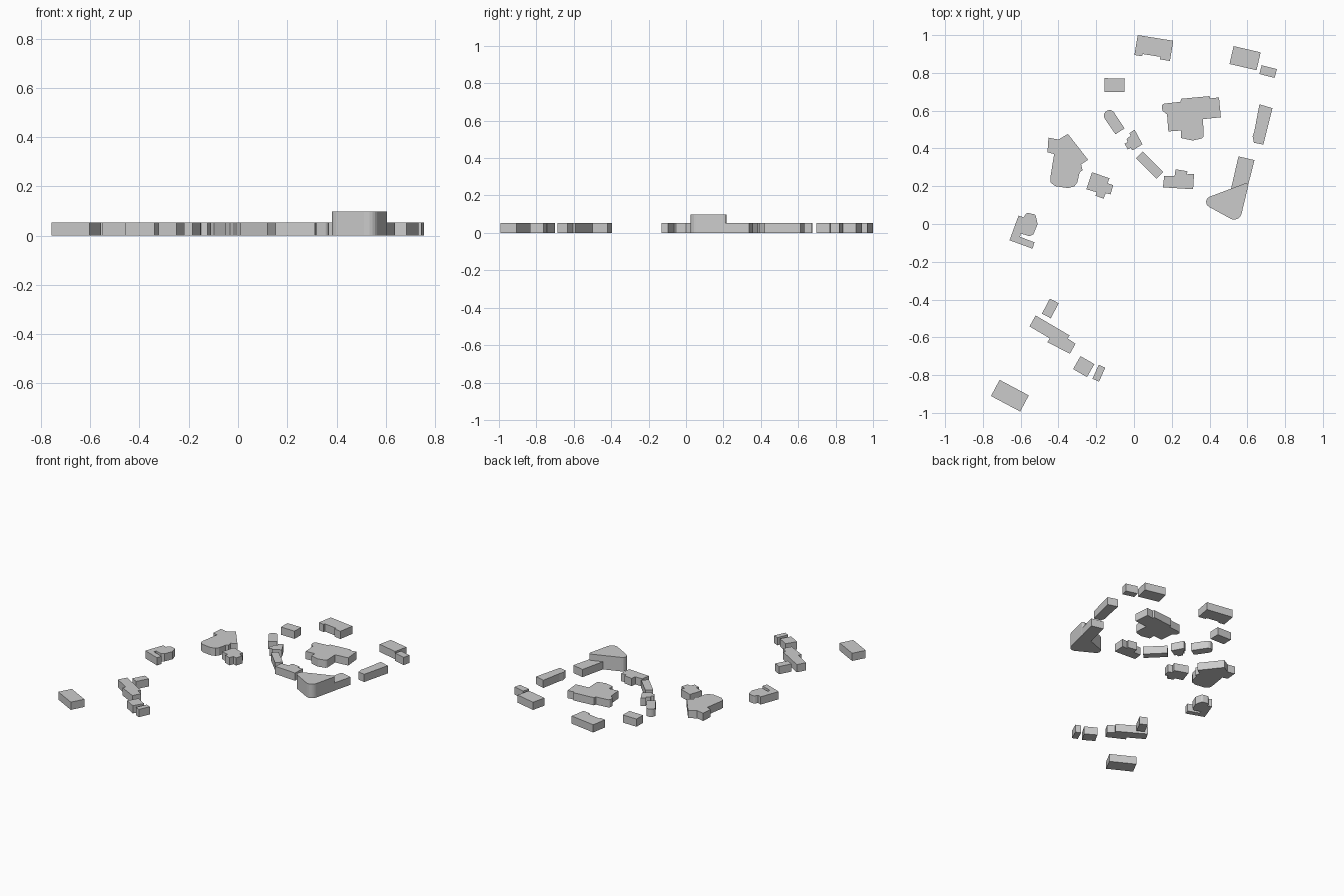
import bpy, bmesh, math
from mathutils import Vector

LOW, TALL = 0.054, 0.098  # building heights


def fillet(points):
    """Turn (x, y[, radius]) corners into an outline with rounded corners."""
    out = []
    n = len(points)
    for i, p in enumerate(points):
        c = Vector(p[:2])
        if len(p) < 3:
            out.append(c)
            continue
        a = (Vector(points[i - 1][:2]) - c).normalized()
        b = (Vector(points[(i + 1) % n][:2]) - c).normalized()
        half = a.angle(b) / 2
        mid = c + (a + b).normalized() * p[2] / math.sin(half)
        start = c + a * p[2] / math.tan(half) - mid
        end = c + b * p[2] / math.tan(half) - mid
        turn = start.angle_signed(end)  # clockwise positive
        steps = 6
        for k in range(steps + 1):
            t = -turn * k / steps
            out.append(mid + Vector((start.x * math.cos(t) - start.y * math.sin(t),
                                     start.x * math.sin(t) + start.y * math.cos(t))))
    return out


def block(name, points, height=LOW):
    """Extrude a footprint up from the ground."""
    bm = bmesh.new()
    base = bm.faces.new([bm.verts.new((p.x, p.y, 0)) for p in fillet(points)])
    top = bmesh.ops.extrude_face_region(bm, geom=[base], use_keep_orig=True)
    verts = [v for v in top["geom"] if isinstance(v, bmesh.types.BMVert)]
    bmesh.ops.translate(bm, verts=verts, vec=(0, 0, height))
    bmesh.ops.recalc_face_normals(bm, faces=bm.faces)
    mesh = bpy.data.meshes.new(name)
    bm.to_mesh(mesh)
    bm.free()
    bpy.context.collection.objects.link(bpy.data.objects.new(name, mesh))


def box(name, x, y, length, width, degrees):
    """Plain rectangular building, turned about its centre."""
    c, s = math.cos(math.radians(degrees)), math.sin(math.radians(degrees))
    corners = [(i * length / 2, j * width / 2) for i, j in ((-1, -1), (1, -1), (1, 1), (-1, 1))]
    block(name, [(x + u * c - v * s, y + u * s + v * c) for u, v in corners])


# Plain rectangular buildings
box("northeast_hall", 0.588, 0.878, 0.147, 0.097, -13)
box("northeast_annex", 0.71, 0.807, 0.083, 0.048, -14.5)
box("north_cottage", -0.103, 0.735, 0.107, 0.072, -1)
box("diagonal_wing", 0.083, 0.312, 0.155, 0.05, -45)
box("south_lodge", -0.443, -0.447, 0.053, 0.09, -28)
box("south_square_house", -0.266, -0.755, 0.085, 0.079, -30)
box("south_shed", -0.186, -0.79, 0.038, 0.081, -24)
box("southwest_hall", -0.657, -0.909, 0.175, 0.097, -28)

# Northern buildings with recesses and rounded ends
block("north_hall", [(0.02, 1.0), (0.208, 0.97), (0.19, 0.863), (0.137, 0.872),
                     (0.14, 0.885), (0.045, 0.90), (0.043, 0.888), (0.002, 0.895)])
block("round_ended_wing", [(-0.05, 0.506), (-0.121, 0.614, 0.028),
                           (-0.171, 0.581, 0.028), (-0.098, 0.475)])
block("stepped_house", [(0.003, 0.50), (0.045, 0.422), (-0.008, 0.39), (-0.017, 0.403),
                        (-0.033, 0.395), (-0.05, 0.425), (-0.033, 0.433),
                        (-0.04, 0.45), (-0.017, 0.468), (-0.025, 0.48)])
block("courtyard_house", [(0.22, 0.29), (0.283, 0.279), (0.28, 0.263), (0.318, 0.266),
                          (0.313, 0.184), (0.153, 0.194), (0.16, 0.255), (0.215, 0.255)])

# Large central building
block("central_building", [(0.147, 0.636, 0.015), (0.246, 0.647), (0.25, 0.663), (0.4, 0.677),
                           (0.403, 0.665), (0.45, 0.67), (0.46, 0.565), (0.365, 0.555),
                           (0.37, 0.455, 0.02), (0.31, 0.442), (0.25, 0.455), (0.25, 0.495),
                           (0.182, 0.49), (0.175, 0.58), (0.15, 0.60)])

# East row and the tall rounded triangular building
block("east_wing", [(0.664, 0.634), (0.733, 0.613), (0.685, 0.42), (0.635, 0.43),
                    (0.628, 0.465), (0.637, 0.49)])
block("tower_wing", [(0.553, 0.358), (0.638, 0.338), (0.6, 0.19), (0.51, 0.17)])
block("tall_triangular_building", [(0.34, 0.122, 0.03), (0.61, 0.223, 0.012),
                                   (0.557, 0.003, 0.04)], TALL)

# Western buildings
block("west_building", [(-0.453, 0.457), (-0.4, 0.447), (-0.35, 0.477), (-0.243, 0.34),
                        (-0.28, 0.315), (-0.272, 0.285), (-0.288, 0.273), (-0.3, 0.22),
                        (-0.315, 0.2), (-0.347, 0.19), (-0.415, 0.2), (-0.443, 0.22),
                        (-0.443, 0.245), (-0.423, 0.37), (-0.458, 0.38)])
block("west_annex", [(-0.222, 0.274), (-0.13, 0.242), (-0.14, 0.216), (-0.11, 0.205),
                     (-0.124, 0.157), (-0.15, 0.163), (-0.161, 0.134), (-0.204, 0.15),
                     (-0.198, 0.168), (-0.252, 0.184)])
block("hooked_house", [(-0.611, 0.045), (-0.585, 0.035), (-0.568, 0.06, 0.015),
                       (-0.522, 0.05, 0.015), (-0.51, 0.0), (-0.532, -0.054),
                       (-0.553, -0.065), (-0.6, -0.05), (-0.603, -0.068),
                       (-0.527, -0.097), (-0.537, -0.131), (-0.659, -0.086)])

# Long southern terrace
block("south_terrace", [(-0.521, -0.484), (-0.341, -0.59), (-0.352, -0.605), (-0.31, -0.634),
                        (-0.339, -0.687), (-0.458, -0.626), (-0.447, -0.605), (-0.553, -0.542)])
